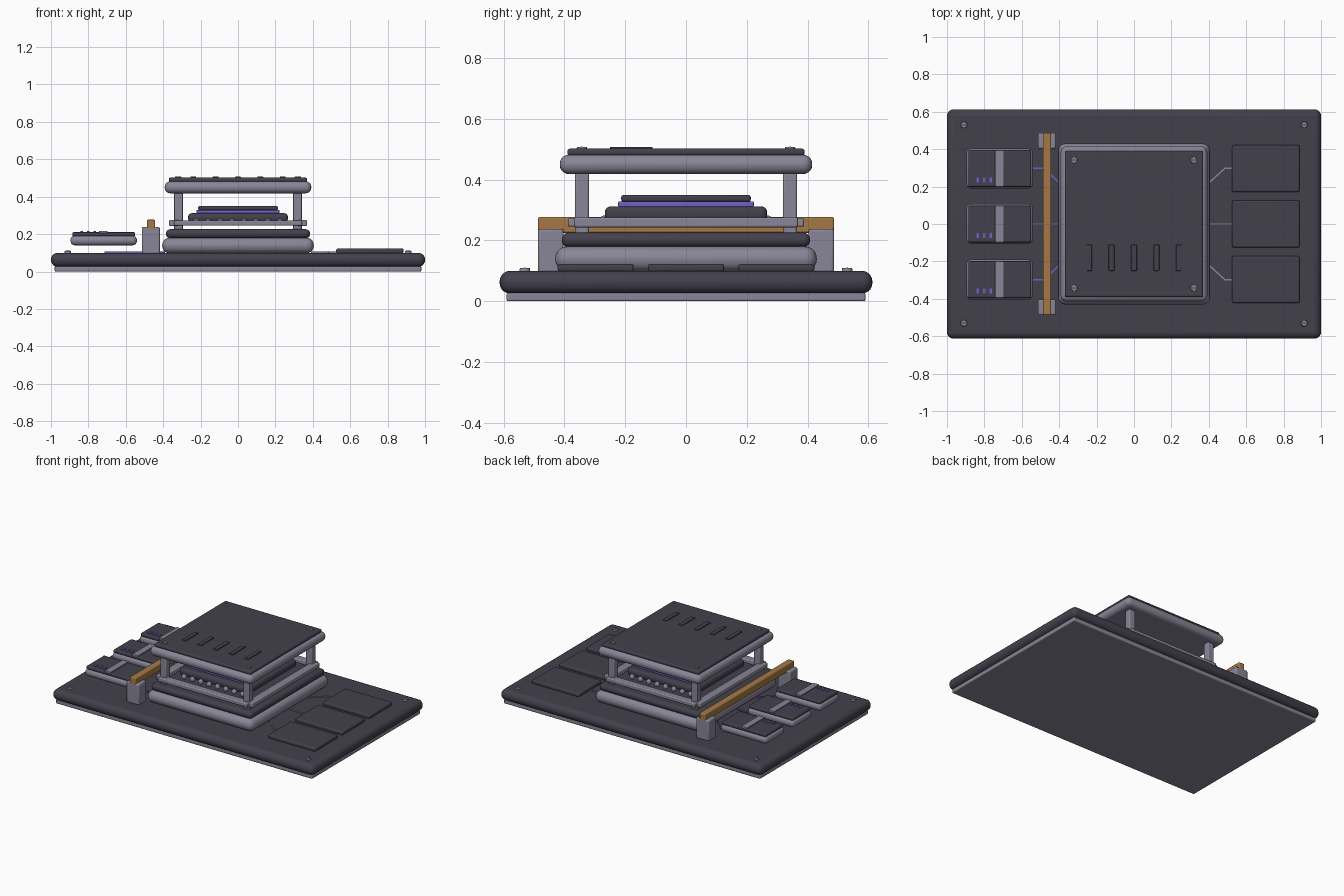
import bpy, bmesh, math
from mathutils import Vector

cube = bpy.data.objects.get("Cube")
if cube:
    bpy.data.objects.remove(cube, do_unlink=True)


def material(name, rgb):
    m = bpy.data.materials.new(name)
    m.use_nodes = True
    colour = (*rgb, 1)
    m.diffuse_color = colour
    m.node_tree.nodes["Principled BSDF"].inputs["Base Color"].default_value = colour
    return m


DARK = material("dark slate", (0.055, 0.052, 0.072))
GREY = material("light grey", (0.25, 0.235, 0.31))
COPPER = material("copper", (0.38, 0.19, 0.06))
PURPLE = material("purple", (0.16, 0.12, 0.58))


def finish(name, bm, mat, bevel=0.0, segments=3):
    """Turn a bmesh into an object with rounded edges."""
    mesh = bpy.data.meshes.new(name)
    bm.to_mesh(mesh)
    bm.free()
    mesh.materials.append(mat)
    ob = bpy.data.objects.new(name, mesh)
    bpy.context.collection.objects.link(ob)
    if bevel:
        mod = ob.modifiers.new("Rounding", "BEVEL")
        mod.width, mod.segments = bevel, segments
    bpy.ops.object.select_all(action="DESELECT")
    ob.select_set(True)
    bpy.context.view_layer.objects.active = ob
    bpy.ops.object.shade_smooth_by_angle(angle=math.radians(40))
    return ob


def box(name, centre, size, z0, z1, mat, bevel=0.0, segments=3, turn=0.0):
    """Box of plan size (x, y) between two heights."""
    bm = bmesh.new()
    bmesh.ops.create_cube(bm, size=1)
    for v in bm.verts:
        v.co = Vector((v.co.x * size[0], v.co.y * size[1], v.co.z * (z1 - z0)))
    ob = finish(name, bm, mat, bevel, segments)
    ob.location = (centre[0], centre[1], (z0 + z1) / 2)
    ob.rotation_euler.z = turn
    return ob


def slab(name, size, z0, z1, mat):
    """Centred slab with fully rounded edges."""
    return box(name, (0, 0), size, z0, z1, mat, (z1 - z0) * 0.47, 5)


def screw(name, x, y, z, height):
    bm = bmesh.new()
    bmesh.ops.create_cone(bm, cap_ends=True, segments=20, radius1=0.018,
                          radius2=0.016, depth=height)
    ob = finish(name, bm, GREY)
    ob.location = (x, y, z + height / 2)
    box(name + "_slot", (x, y), (0.022, 0.005), z + height - 0.001, z + height + 0.001, DARK)


def trace(name, points, mat):
    """Thin conductor following a path on the board."""
    for i, (a, b) in enumerate(zip(points, points[1:])):
        a, b = Vector(a), Vector(b)
        d = b - a
        box(f"{name}_{i}", (a + b) / 2, (d.length + 0.006, 0.008), 0.098, 0.106, mat,
            turn=math.atan2(d.y, d.x))


CORNERS = [(sx, sy) for sx in (-1, 1) for sy in (-1, 1)]

# Base board
box("bottom_tray", (0, 0), (1.96, 1.18), 0.0, 0.028, GREY, 0.006)
slab("base_board", (2.0, 1.226), 0.025, 0.1, DARK)
for sx, sy in CORNERS:
    screw("board_screw", sx * 0.91, sy * 0.53, 0.099, 0.011)

# Central pedestal
slab("pedestal", (0.81, 0.86), 0.098, 0.18, GREY)
slab("pedestal_top", (0.77, 0.816), 0.178, 0.226, DARK)

# Posts, screws and rail frame
for sx, sy in CORNERS:
    box("post", (sx * 0.318, sy * 0.342), (0.046, 0.046), 0.222, 0.422, GREY, 0.006)
    screw("roof_screw", sx * 0.32, sy * 0.342, 0.5, 0.008)
for s in (-1, 1):
    box("cross_rail", (0, s * 0.362), (0.684, 0.052), 0.245, 0.273, GREY, 0.006)
    box("side_rail", (s * 0.343, 0), (0.052, 0.736), 0.243, 0.276, GREY, 0.006)

# Inner chip stack
box("chip_body", (0, 0), (0.534, 0.534), 0.262, 0.312, DARK, 0.02, 4)
box("chip_glow", (0, 0), (0.446, 0.446), 0.31, 0.328, PURPLE, 0.004)
box("chip_lid", (0, 0), (0.426, 0.426), 0.327, 0.35, DARK, 0.008)

# Contact beads along the front and back of the chip
bm = bmesh.new()
for s in (-1, 1):
    for i in range(8):
        made = bmesh.ops.create_uvsphere(bm, u_segments=12, v_segments=8, radius=0.018)
        bmesh.ops.translate(bm, verts=made["verts"],
                            vec=((i - 3.5) * 0.064, s * 0.268, 0.264))
finish("contact_beads", bm, GREY)

# Roof with raised vents
slab("roof", (0.784, 0.83), 0.418, 0.482, GREY)
box("roof_plate", (0, 0), (0.74, 0.78), 0.478, 0.502, DARK, 0.009)
for i in range(-2, 3):
    box("vent", (i * 0.12, -0.18), (0.03, 0.14), 0.498, 0.508, DARK, 0.003)

# Copper bar on two supports
box("copper_bar", (-0.465, 0), (0.044, 0.974), 0.225, 0.277, COPPER, 0.006)
for s in (-1, 1):
    box("bar_support", (-0.466, s * 0.445), (0.096, 0.084), 0.095, 0.238, GREY, 0.008)

# Left modules, right pads and traces
for row in (-1, 0, 1):
    y = row * 0.297
    box("module_body", (-0.718, y), (0.355, 0.212), 0.14, 0.192, GREY, 0.023, 4)
    box("module_plate", (-0.718, y), (0.336, 0.196), 0.188, 0.21, DARK, 0.007)
    box("module_strip", (-0.72, y), (0.046, 0.196), 0.205, 0.217, GREY, 0.003)
    for x in (-0.835, -0.8, -0.765):
        box("module_light", (x, y - 0.062), (0.014, 0.026), 0.206, 0.216, PURPLE)
    box("pad", (0.705, y), (0.36, 0.25), 0.097, 0.123, DARK, 0.008)
    inner = row * 0.215
    trace("input_trace", [(-0.71, y), (-0.48, y), (-0.395, inner)], PURPLE)
    trace("output_trace", [(0.395, inner), (0.485, y), (0.54, y)], GREY)
